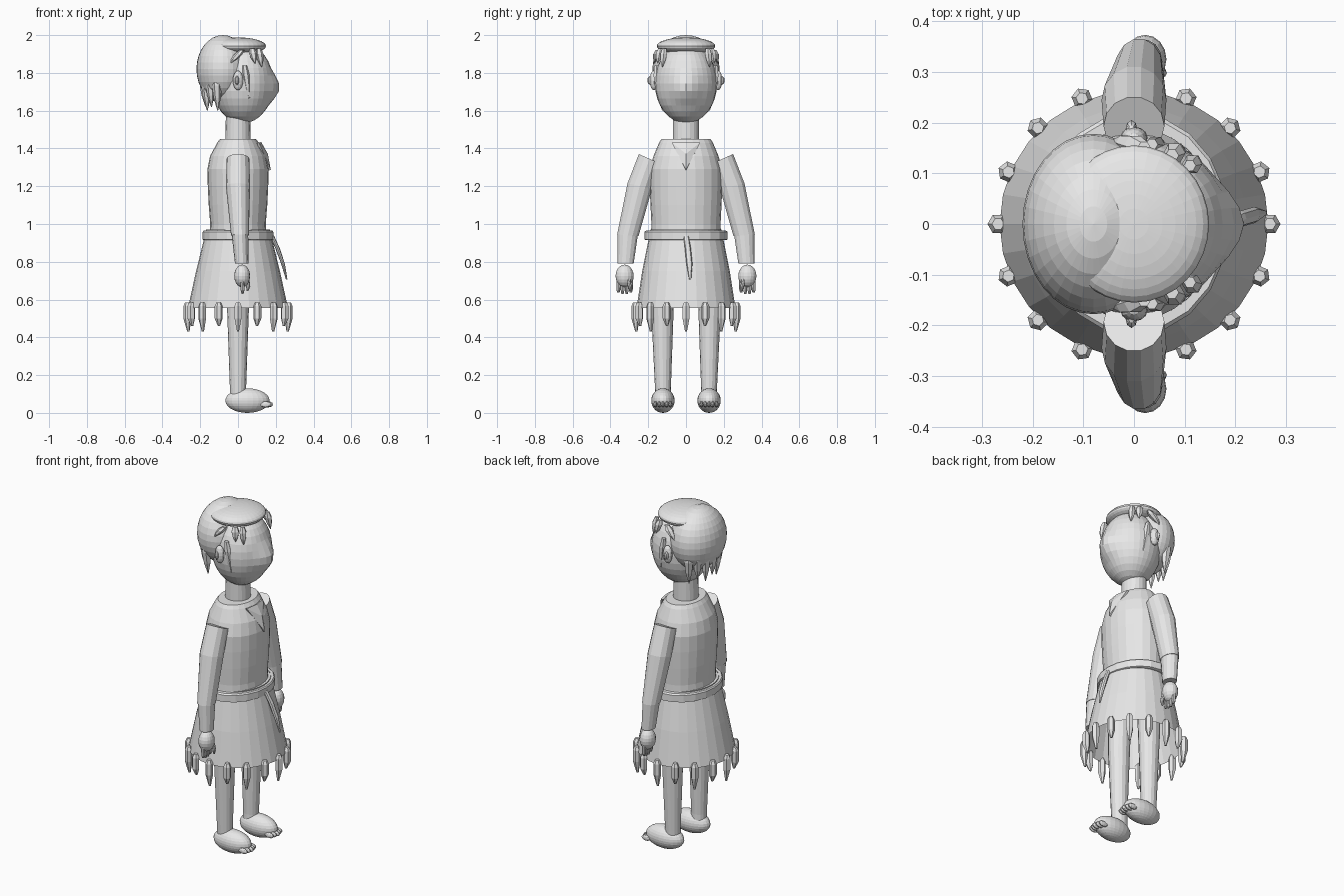
import bpy, bmesh, math
from mathutils import Vector

cube = bpy.data.objects.get("Cube")
if cube:
    bpy.data.objects.remove(cube, do_unlink=True)

grey = bpy.data.materials.new("plain grey")
grey.use_nodes = True
GREY = (0.8, 0.8, 0.8, 1)
grey.diffuse_color = GREY
grey.node_tree.nodes["Principled BSDF"].inputs["Base Color"].default_value = GREY


def finish(name, bm):
    bmesh.ops.recalc_face_normals(bm, faces=bm.faces)
    mesh = bpy.data.meshes.new(name)
    bm.to_mesh(mesh)
    bm.free()
    mesh.materials.append(grey)
    obj = bpy.data.objects.new(name, mesh)
    bpy.context.collection.objects.link(obj)
    return obj


def ball(name, centre, radii, segments=32, rings=16):
    bm = bmesh.new()
    bmesh.ops.create_uvsphere(bm, u_segments=segments, v_segments=rings, radius=1)
    for v in bm.verts:
        v.co = Vector(c + r * k for c, r, k in zip(centre, radii, v.co))
    return finish(name, bm)


def loft(name, rings, sides=16, capped=True, turn=0.0):
    """Skin over rings given as (x, y, z, rx, ry[, slope along y])."""
    bm = bmesh.new()
    loops = []
    for x, y, z, rx, ry, *slope in rings:
        tilt = slope[0] if slope else 0
        loop = []
        for i in range(sides):
            a = math.tau * i / sides + turn
            dy = ry * math.sin(a)
            loop.append(bm.verts.new((x + rx * math.cos(a), y + dy, z + tilt * dy)))
        loops.append(loop)
    for low, high in zip(loops, loops[1:]):
        for i in range(sides):
            j = (i + 1) % sides
            bm.faces.new((low[i], low[j], high[j], high[i]))
    if capped:
        bm.faces.new(loops[0])
        bm.faces.new(loops[-1])
    return finish(name, bm)


def lock(name, root, tip, width, sides=6):
    """Pointed strand that swells below its root."""
    root, tip = Vector(root), Vector(tip)
    rings = []
    for t, w in ((0, .6), (.3, 1), (.65, .75), (1, .08)):
        p = root.lerp(tip, t)
        rings.append((*p, width * w, width * w))
    return loft(name, rings, sides)


# Head with the nose pulled forward out of the face
head = ball("head", (.025, 0, 1.745), (.162, .165, .212))
for v in head.data.vertices:
    if v.co.x > .05:
        d = math.hypot(v.co.y / .1, (v.co.z - 1.72) / .1)
        v.co.x += .04 * max(0, 1 - d)

# Hair
ball("back_hair", (-.08, 0, 1.82), (.14, .178, .18))
ball("fringe_hair", (0, 0, 1.942), (.148, .155, .046))
for i in range(7):
    a = math.radians(180 + (i - 3) * 21)
    c, s = math.cos(a), math.sin(a)
    drop = .02 * (i % 2)
    lock("nape_lock", (-.06 + .12 * c, .155 * s, 1.79),
         (-.055 + .115 * c, .14 * s, 1.6 + drop), .026)
for s in (-1, 1):
    side = "left" if s > 0 else "right"
    lock(side + "_sideburn", (.035, s * .157, 1.84), (.06, s * .148, 1.66), .02)
    lock(side + "_temple_lock", (.02, s * .15, 1.92), (-.04, s * .165, 1.85), .022)
    lock(side + "_brow_lock", (.11, s * .115, 1.93), (.125, s * .125, 1.83), .02)
    lock(side + "_outer_brow_lock", (.075, s * .135, 1.93), (.09, s * .15, 1.85), .022)
    # Ears
    ball(side + "_ear", (0, s * .17, 1.76), (.027, .022, .052), 12, 8)
    ball(side + "_ear_tip", (-.005, s * .185, 1.76), (.012, .02, .025), 8, 6)

# Neck and torso
loft("neck", [(0, 0, 1.43, .068, .07), (0, 0, 1.58, .064, .07)], 20)
loft("torso", [(0, 0, .95, .15, .185), (0, 0, 1.0, .147, .183),
               (0, 0, 1.1, .155, .188), (0, 0, 1.2, .16, .192),
               (0, 0, 1.29, .162, .192), (0, 0, 1.36, .148, .172),
               (0, 0, 1.43, .11, .143), (0, 0, 1.45, .095, .13)], 24)

# Triangular collar flap on the chest
bm = bmesh.new()
front = [bm.verts.new(p) for p in
         ((.105, -.075, 1.43), (.105, .075, 1.43), (.152, 0, 1.37), (.168, 0, 1.285))]
left, right, mid, low = front[1], front[0], front[2], front[3]
top = bm.verts.new((.118, 0, 1.43))
for f in ((right, top, mid), (top, left, mid), (right, mid, low), (left, low, mid)):
    bm.faces.new(f)
flap = finish("collar_flap", bm)
solid = flap.modifiers.new("thickness", "SOLIDIFY")
solid.thickness = .012
solid.offset = 0

# Skirt, waist band and hanging end of the belt
loft("skirt", [(0, 0, .555, .265, .262), (0, 0, .75, .222, .232),
               (0, 0, .97, .168, .188)], 28, capped=False)
loft("belt", [(0, 0, .915, .182, .212), (0, 0, .918, .187, .22),
              (0, 0, .958, .187, .22), (0, 0, .965, .182, .212)], 20)
loft("belt_end", [(.178, 0, .94, .012, .014), (.21, .01, .87, .012, .016),
                  (.238, .018, .79, .01, .016), (.258, .022, .705, .004, .005)], 8)

# Ring of tassels along the hem
COUNT = 16
for i in range(COUNT):
    a = math.tau * i / COUNT
    x, y = .268 * math.cos(a), .268 * math.sin(a)
    end = .43 if i % 2 == 0 else .46
    loft("hem_tassel", [(x, y, .585, .012, .012), (x, y, .565, .021, .021),
                        (x, y, .5, .021, .021), (x * .98, y * .98, end, .006, .006)],
         6, turn=a)

for s in (-1, 1):
    side = "left" if s > 0 else "right"
    # Arms: sleeve and slimmer forearm
    loft(side + "_upper_arm", [(0, s * .193, 1.345, .06, .058, s * .45),
                               (0, s * .245, 1.2, .064, .066, s * .25),
                               (.01, s * .308, .94, .047, .058, s * .08)], 14)
    loft(side + "_forearm", [(.01, s * .308, .95, .044, .055, s * .08),
                             (.02, s * .32, .79, .036, .044)], 14)
    # Hands with four fingers and a thumb
    ball(side + "_hand", (.022, s * .325, .725), (.042, .048, .06), 16, 10)
    for k in range(4):
        y = s * (.292 + .022 * k)
        loft(side + "_finger", [(.022, y, .7, .011, .011), (.024, y, .65, .01, .01),
                                (.024, y, .625 + .008 * abs(k - 1.5), .005, .006)], 8)
    loft(side + "_thumb", [(.05, s * .305, .71, .01, .01), (.054, s * .298, .67, .011, .01),
                           (.05, s * .295, .645, .005, .005)], 8)
    # Legs and bare feet with five toes
    loft(side + "_leg", [(0, s * .12, .08, .042, .042), (0, s * .122, .13, .043, .042),
                         (0, s * .125, .56, .058, .06), (0, s * .115, .9, .064, .066)], 16)
    ball(side + "_foot", (.05, s * .122, .065), (.117, .062, .065), 24, 14)
    for k in range(5):
        off = (k - 2) * .02
        ball(side + "_toe", (.158 - abs(off) * .3, s * .122 + off, .045),
             (.03, .0105, .016), 10, 6)
